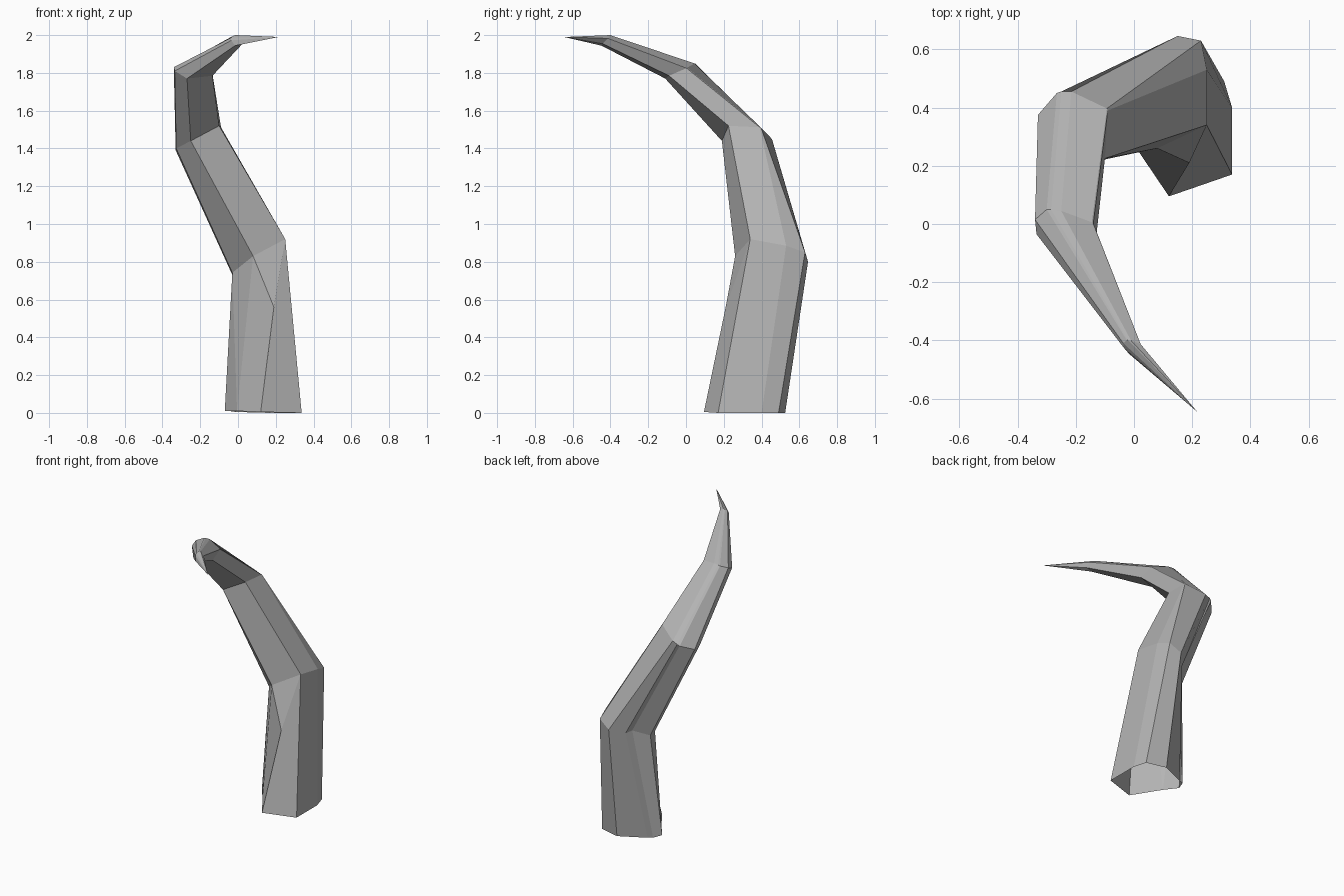
import bpy
import bmesh
from mathutils import Vector

# Cross-sections, nine corners each, running counter-clockwise from the front corner
base = [(.12, .095, .005), (.337, .17, 0), (.337, .40, 0), (.31, .49, 0), (.17, .525, 0),
        (-.01, .442, .005), (-.045, .43, .01), (-.07, .365, .01), (-.005, .28, .01)]
knee = [(.08, .26, .83), (.25, .34, .92), (.25, .53, .885), (.23, .63, .85), (.15, .646, .80),
        (.075, .565, .765), (.07, .498, .76), (-.03, .44, .73), (-.03, .388, .742)]
bend = [(-.25, .19, 1.44), (-.10, .225, 1.52), (-.09, .39, 1.512), (-.093, .397, 1.51),
        (-.215, .455, 1.45), (-.25, .455, 1.435), (-.265, .45, 1.425), (-.33, .375, 1.39),
        (-.327, .31, 1.40)]
crook = [(-.27, -.11, 1.77), (-.135, -.09, 1.785), (-.14, .003, 1.825), (-.145, .006, 1.827),
         (-.25, .045, 1.85), (-.285, .05, 1.848), (-.30, .05, 1.845), (-.34, .015, 1.83),
         (-.335, -.035, 1.81)]

# The thin section before the point is a shrunken copy of the crook
neck = [(-.007 + (x + .24) * .3, -.42 + (y + .02) * .3, 1.972 + (z - 1.81) * .7)
        for x, y, z in crook]

bm = bmesh.new()
rings = [[bm.verts.new(Vector(p)) for p in ring] for ring in (base, knee, bend, crook, neck)]
tip = bm.verts.new((.217, -.645, 1.99))
dent = bm.verts.new((.19, .21, .56))
n = len(base)

# Tube walls, leaving the front of the lowest section for the dented corner
for s in range(4):
    lo, hi = rings[s], rings[s + 1]
    for i in range(n):
        j = (i + 1) % n
        if s == 0 and i in (0, n - 1):
            continue
        bm.faces.new((lo[i], lo[j], hi[j], hi[i]))

# Dented front corner
lo, hi = rings[0], rings[1]
bm.faces.new((lo[0], lo[1], hi[1], dent))
bm.faces.new((dent, hi[1], hi[0]))
bm.faces.new((lo[8], lo[0], dent, hi[0]))
bm.faces.new((lo[8], hi[0], hi[8]))

# Pointed end; the base stays open
for i in range(n):
    bm.faces.new((rings[4][i], rings[4][(i + 1) % n], tip))

mesh = bpy.data.meshes.new("curved_horn")
bm.to_mesh(mesh)
bm.free()

# Darker grey surface
grey = bpy.data.materials.new("dark_grey")
grey.diffuse_color = (.46, .46, .46, 1)
mesh.materials.append(grey)

horn = bpy.data.objects.new("curved_horn", mesh)
bpy.context.collection.objects.link(horn)
